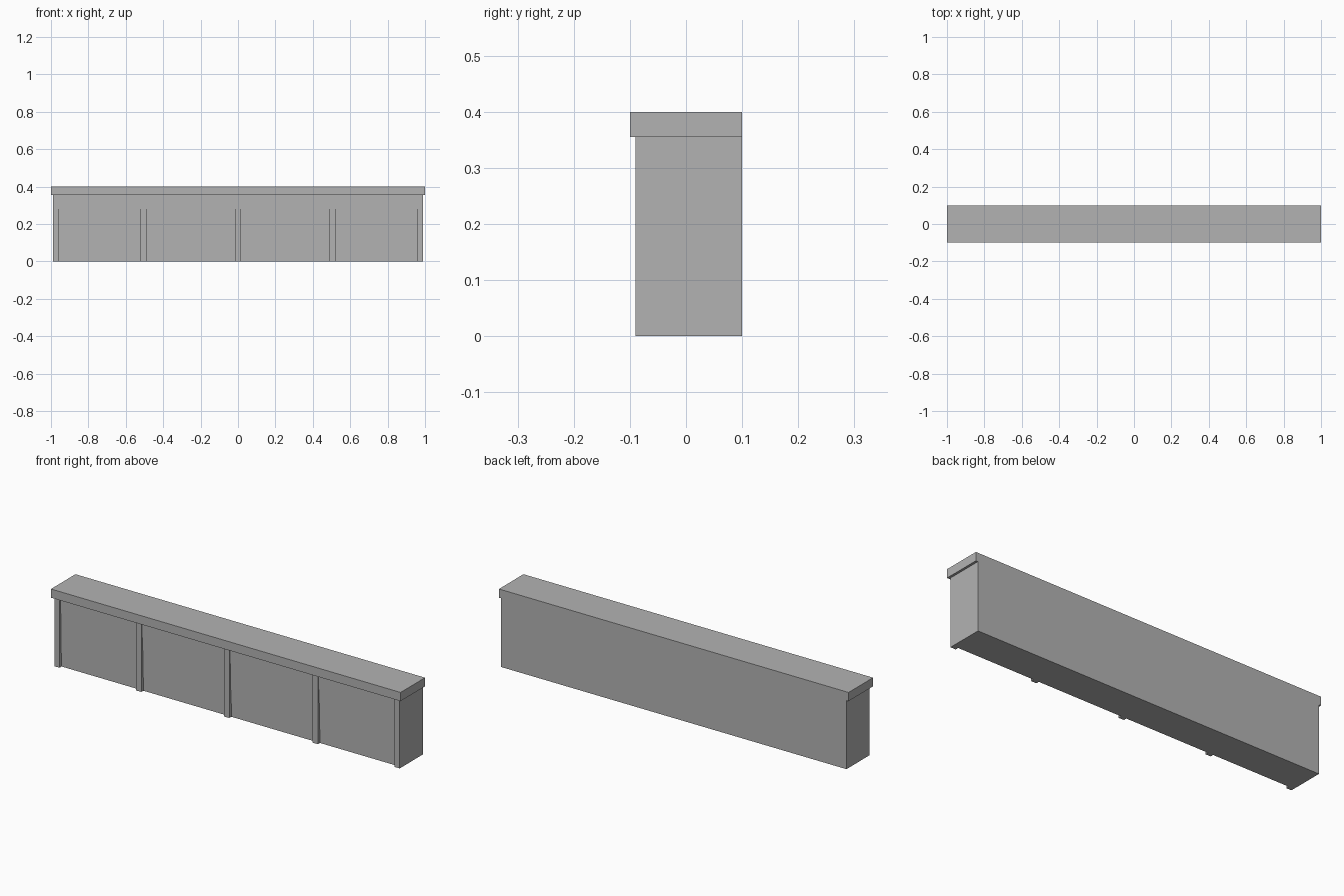
import bpy

cube = bpy.data.objects.get("Cube")
if cube:
    bpy.data.objects.remove(cube, do_unlink=True)

# Single plain grey
grey = bpy.data.materials.new("plain_grey")
grey.use_nodes = True
colour = (0.45, 0.45, 0.45, 1)
grey.diffuse_color = colour
grey.node_tree.nodes["Principled BSDF"].inputs["Base Color"].default_value = colour


def finish(name, verts, faces):
    mesh = bpy.data.meshes.new(name)
    mesh.from_pydata(verts, [], faces)
    mesh.materials.append(grey)
    obj = bpy.data.objects.new(name, mesh)
    bpy.context.collection.objects.link(obj)
    return obj


def extrude_profile(name, profile, x0, x1):
    """Extrude a closed (y, z) outline along x."""
    n = len(profile)
    verts = [(x, y, z) for x in (x0, x1) for y, z in profile]
    faces = [tuple(range(n))[::-1], tuple(range(n, 2 * n))]
    faces += [(i, (i + 1) % n, n + (i + 1) % n, n + i) for i in range(n)]
    return finish(name, verts, faces)


def box(name, x0, x1, y0, y1, z0, z1):
    return extrude_profile(name, [(y0, z0), (y1, z0), (y1, z1), (y0, z1)], x0, x1)


FRONT, BACK, END = -0.09, 0.1, 0.988
CAP_BOTTOM = 0.355
POST_WIDTH = 0.03

# Wall core with boards that step back towards the ground
heights = [0, 0.07, 0.14, 0.21, 0.28, CAP_BOTTOM]
recesses = [0.017, 0.014, 0.012, 0.01, 0.006]
outline = [(BACK, CAP_BOTTOM), (BACK, 0)][::-1]
for depth, low, high in reversed(list(zip(recesses, heights, heights[1:]))):
    outline += [(FRONT + depth, high), (FRONT + depth, low)]
extrude_profile("boarded_wall", outline, -END, END)

# Upright posts dividing the four bays, flush at both ends
half = POST_WIDTH / 2
for i, x in enumerate((-END + half, -0.505, -0.002, 0.505, END - half)):
    box(f"post_{i + 1}", x - half, x + half, FRONT, FRONT + 0.04, 0, CAP_BOTTOM)

# Overhanging cap slab
box("top_cap", -1, 1, -0.1, BACK, CAP_BOTTOM, 0.4)
